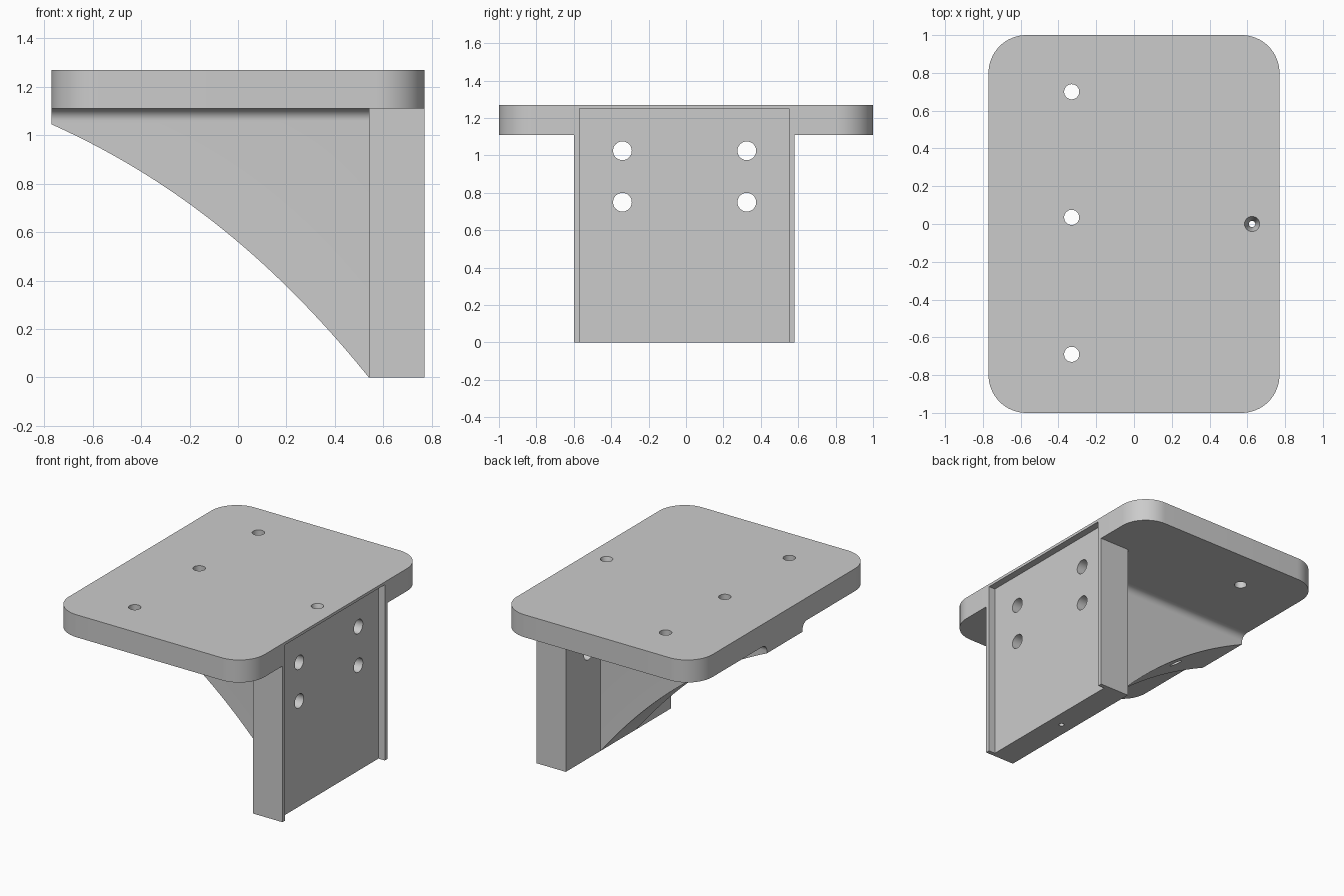
import bpy, bmesh, math
from mathutils import Matrix, Vector

cube = bpy.data.objects.get("Cube")
if cube:
    bpy.data.objects.remove(cube, do_unlink=True)

# Single material
grey = bpy.data.materials.new("plain_grey")
grey.use_nodes = True
colour = (0.6, 0.6, 0.6, 1)
grey.diffuse_color = colour
grey.node_tree.nodes["Principled BSDF"].inputs["Base Color"].default_value = colour

HALF_X, JOINT_X = 0.77, 0.54          # outer side, block/gusset joint
PLATE_Z, TOP_Z = 1.11, 1.27           # underside and top of the plate


def finish(name, bm):
    bmesh.ops.recalc_face_normals(bm, faces=bm.faces)
    mesh = bpy.data.meshes.new(name)
    bm.to_mesh(mesh)
    bm.free()
    mesh.materials.append(grey)
    ob = bpy.data.objects.new(name, mesh)
    bpy.context.collection.objects.link(ob)
    return ob


def prism(name, points, offset):
    """Extrude a planar outline along an offset vector."""
    bm = bmesh.new()
    face = bm.faces.new([bm.verts.new(p) for p in points])
    new = bmesh.ops.extrude_face_region(bm, geom=[face])["geom"]
    verts = [g for g in new if isinstance(g, bmesh.types.BMVert)]
    bmesh.ops.translate(bm, verts=verts, vec=Vector(offset))
    return finish(name, bm)


def box(name, lo, hi):
    (x0, y0, z0), (x1, y1, z1) = lo, hi
    base = [(x0, y0, z0), (x1, y0, z0), (x1, y1, z0), (x0, y1, z0)]
    return prism(name, base, (0, 0, z1 - z0))


def rod(name, centre, r_low, r_high, depth, axis="Z"):
    bm = bmesh.new()
    turn = Matrix.Rotation(math.pi / 2, 4, "Y") if axis == "X" else Matrix()
    bmesh.ops.create_cone(bm, cap_ends=True, segments=48, radius1=r_low,
                          radius2=r_high, depth=depth,
                          matrix=Matrix.Translation(centre) @ turn)
    return finish(name, bm)


def combine(ob, cutter, operation="DIFFERENCE"):
    mod = ob.modifiers.new("cut", "BOOLEAN")
    mod.operation, mod.object, mod.solver = operation, cutter, "EXACT"
    bpy.ops.object.select_all(action="DESELECT")
    bpy.context.view_layer.objects.active = ob
    ob.select_set(True)
    bpy.ops.object.modifier_apply(modifier=mod.name)


def arc(cx, cy, r, start, end, steps=16):
    angles = [math.radians(start + (end - start) * i / steps) for i in range(steps + 1)]
    return [(cx + r * math.cos(a), cy + r * math.sin(a)) for a in angles]


# Top plate with rounded corners
R = 0.2
outline = []
for i, (sx, sy) in enumerate([(1, 1), (-1, 1), (-1, -1), (1, -1)]):
    outline += arc(sx * (HALF_X - R), sy * (1 - R), R, 90 * i, 90 * i + 90)
plate = prism("top_plate", [(x, y, PLATE_Z) for x, y in outline],
              (0, 0, TOP_Z - PLATE_Z))

# Upright mounting block
block = box("mounting_block", (JOINT_X, -0.6, 0), (HALF_X, 0.58, PLATE_Z))

# Gusset: straight web flaring into the plate through fillets
y_lo, y_hi, fil = -0.21, 0.19, 0.05
section = [(y_lo, -0.1), (y_hi, -0.1)]
section += arc(y_hi + fil, PLATE_Z - fil, fil, 180, 90, 10)
section += arc(y_lo - fil, PLATE_Z - fil, fil, 90, 0, 10)
gusset = prism("gusset", [(-HALF_X, y, z) for y, z in section],
               (HALF_X + JOINT_X, 0, 0))


# Curved underside of the gusset
def under_curve(t):
    bulge = 0.52 * t * (1 - t) * (1 + 0.12 * (2 * t - 1))
    return -HALF_X + (HALF_X + JOINT_X) * t, 1.045 * (1 - t) + bulge


N = 40
sweep = [under_curve(i / N) for i in range(-2, N + 3)]
sweep += [(sweep[-1][0], 1.5), (sweep[0][0], 1.5)]
keeper = prism("sweep_keeper", [(x, -0.5, z) for x, z in sweep], (0, 1, 0))
combine(gusset, keeper, "INTERSECT")
helpers = [keeper]

# Shallow recess in the mounting face
recess = box("recess_cutter", (HALF_X - 0.05, -0.57, -0.1), (1, 0.55, 1.25))
helpers.append(recess)
combine(block, recess)
combine(plate, recess)

# Three plate holes, the middle one also passing through the gusset
for y in (-0.69, 0.035, 0.7):
    hole = rod("plate_hole_cutter", (-0.33, y, 1), 0.04, 0.04, 1.2)
    helpers.append(hole)
    combine(plate, hole)
    if abs(y) < 0.1:
        combine(gusset, hole)

# Four bolt holes through the block
for y in (-0.34, 0.325):
    for z in (0.75, 1.025):
        hole = rod("bolt_hole_cutter", (0.65, y, z), 0.05, 0.05, 0.6, "X")
        helpers.append(hole)
        combine(block, hole)

# Countersunk pilot hole down through the plate and block
pilot = rod("pilot_cutter", (0.625, 0, 0.6), 0.017, 0.017, 2)
sink = rod("countersink_cutter", (0.625, 0, TOP_Z - 0.035), 0.016, 0.043, 0.09)
helpers += [pilot, sink]
combine(plate, pilot)
combine(plate, sink)
combine(block, pilot)

for ob in helpers:
    bpy.data.objects.remove(ob, do_unlink=True)

# Smooth the rounded surfaces, keep the edges sharp
bpy.ops.object.select_all(action="DESELECT")
for ob in (plate, block, gusset):
    ob.select_set(True)
bpy.context.view_layer.objects.active = plate
bpy.ops.object.shade_smooth_by_angle(angle=math.radians(30))
